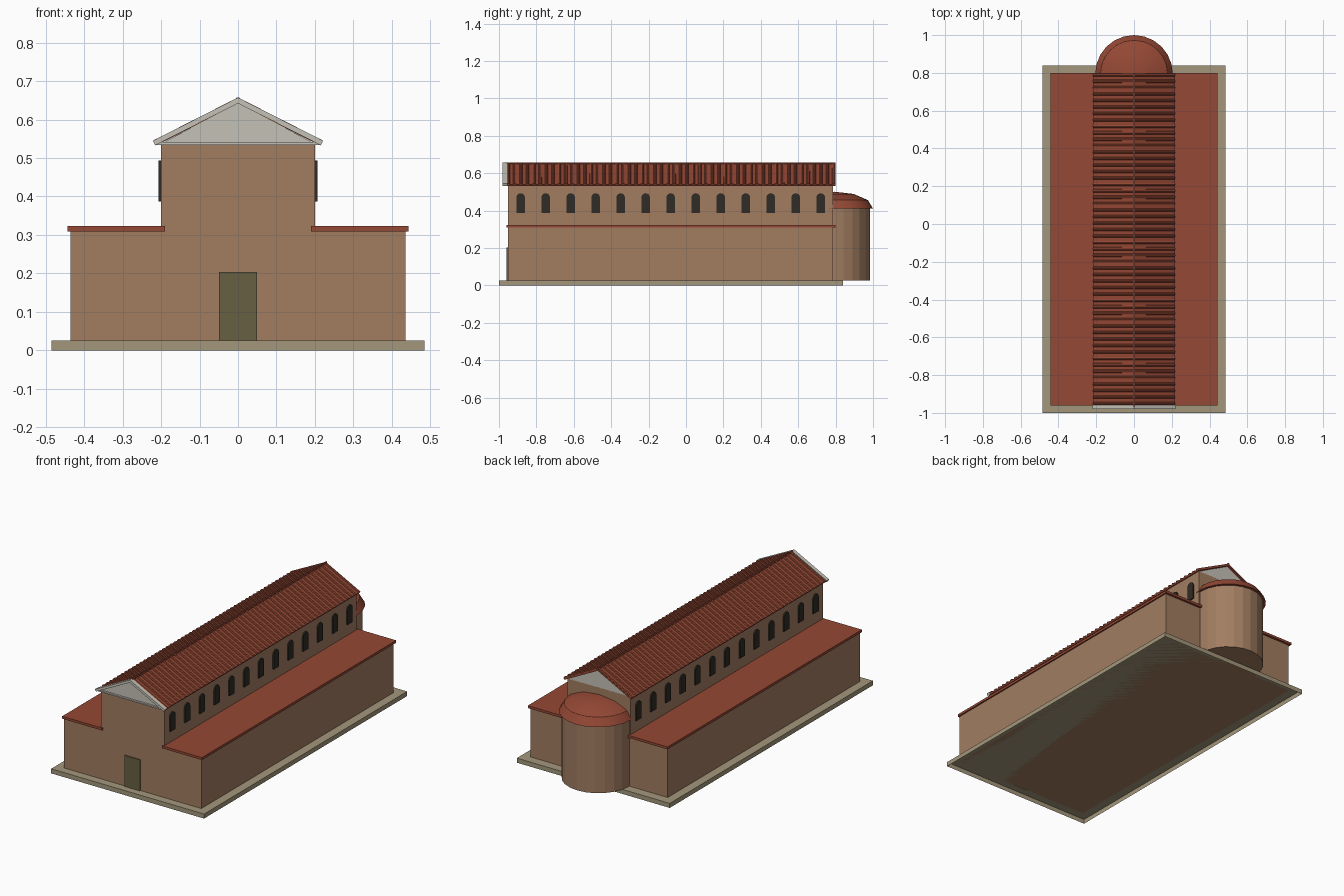
import bpy, bmesh, math
from mathutils import Matrix, Vector

if "Cube" in bpy.data.objects:
    bpy.data.objects.remove(bpy.data.objects["Cube"])


def material(name, rgb):
    m = bpy.data.materials.new(name)
    m.diffuse_color = (*rgb, 1)
    m.use_nodes = True
    m.node_tree.nodes["Principled BSDF"].inputs["Base Color"].default_value = m.diffuse_color
    return m


BRICK = material("brick", (0.36, 0.205, 0.12))
TILE = material("tile", (0.30, 0.065, 0.035))
STONE = material("stone", (0.37, 0.31, 0.20))
MARBLE = material("marble", (0.56, 0.54, 0.47))
DARK = material("dark_glass", (0.03, 0.024, 0.018))
WOOD = material("wood", (0.14, 0.115, 0.055))


def finish(name, bm, mat):
    bmesh.ops.recalc_face_normals(bm, faces=bm.faces)
    me = bpy.data.meshes.new(name)
    bm.to_mesh(me)
    bm.free()
    me.materials.append(mat)
    ob = bpy.data.objects.new(name, me)
    bpy.context.collection.objects.link(ob)
    return ob


def add_prism(bm, points, vec):
    """Extrude a closed 3D outline along vec."""
    face = bm.faces.new([bm.verts.new(p) for p in points])
    new = bmesh.ops.extrude_face_region(bm, geom=[face], use_keep_orig=True)["geom"]
    bmesh.ops.translate(bm, vec=vec, verts=[g for g in new if isinstance(g, bmesh.types.BMVert)])


def box(name, x, y, z, mat):
    bm = bmesh.new()
    add_prism(bm, [(x[0], y[0], z[0]), (x[1], y[0], z[0]), (x[1], y[1], z[0]), (x[0], y[1], z[0])],
              (0, 0, z[1] - z[0]))
    return finish(name, bm, mat)


def xz_prism(name, profile, y0, y1, mat):
    bm = bmesh.new()
    add_prism(bm, [(x, y0, z) for x, z in profile], (0, y1 - y0, 0))
    return finish(name, bm, mat)


def mirror_x(ob):
    ob.modifiers.new("mirror", 'MIRROR').use_mirror_merge = False
    return ob


Y0, Y1 = -0.953, 0.787

# Stepped base, hollow underneath
base = box("base", (-0.485, 0.485), (-1, 0.84), (0, 0.026), STONE)
bm = bmesh.new()
bm.from_mesh(base.data)
bmesh.ops.delete(bm, geom=[f for f in bm.faces if f.calc_center_median().z < 0.001], context='FACES')
bm.to_mesh(base.data)
bm.free()

# Nave, side aisles and flat aisle roofs
box("nave", (-0.2, 0.2), (Y0, Y1), (0.026, 0.54), BRICK)
mirror_x(box("aisle", (0.2, 0.435), (Y0, Y1), (0.026, 0.309), BRICK))
mirror_x(box("aisle_roof", (0.19, 0.443), (-0.96, 0.80), (0.309, 0.323), TILE))

# Door
box("door", (-0.049, 0.049), (-0.959, Y0), (0.026, 0.204), WOOD)

# Gable infill and nave roof slopes
xz_prism("gable", [(-0.2, 0.537), (0.2, 0.537), (0, 0.643)], Y0 - 0.008, Y1, MARBLE)
mirror_x(xz_prism("nave_roof", [(0, 0.651), (0.216, 0.541), (0.211, 0.533), (0, 0.641)],
                  -0.96, 0.80, TILE))

# Rows of cover tiles running down the slope
bm = bmesh.new()
a, b = Vector((0, 0, 0.650)), Vector((0.216, 0, 0.5405))
slope = b - a
normal = Vector((-slope.z, 0, slope.x)).normalized()
rows = 52
for i in range(rows):
    y = -0.95 + i * 1.74 / (rows - 1)
    ring = []
    for k in range(5):
        t = math.pi * k / 4
        ring.append(a + Vector((0, y + 0.0085 * math.cos(t), 0)) + normal * 0.0065 * math.sin(t))
    add_prism(bm, ring, slope)
mirror_x(finish("cover_tiles", bm, TILE))

# Ridge tile
bm = bmesh.new()
add_prism(bm, [(0.006 * math.cos(t * math.pi / 4), -0.965, 0.652 + 0.006 * math.sin(t * math.pi / 4))
               for t in range(8)], (0, 1.765, 0))
finish("ridge", bm, TILE)

# Pediment cornice
mirror_x(xz_prism("raking_cornice", [(0, 0.657), (0.221, 0.545), (0.215, 0.533), (0, 0.642)],
                  -0.98, -0.958, MARBLE))
box("pediment_sill", (-0.212, 0.212), (-0.972, Y0), (0.534, 0.541), MARBLE)

# Arched clerestory windows
bm = bmesh.new()
for i in range(13):
    y = -0.884 + i * 0.1337
    outline = [(0.198, y - 0.023, 0.387), (0.198, y + 0.023, 0.387)]
    for k in range(9):
        t = math.pi * k / 8
        outline.append((0.198, y + 0.023 * math.cos(t), 0.470 + 0.023 * math.sin(t)))
    add_prism(bm, outline, (0.009, 0, 0))
mirror_x(finish("windows", bm, DARK))

# Apse drum
bm = bmesh.new()
bmesh.ops.create_cone(bm, cap_ends=True, segments=24, radius1=0.192, radius2=0.192, depth=0.386,
                      matrix=Matrix.Translation((0, 0.793, 0.219)))
finish("apse", bm, BRICK)

# Apse half dome
bm = bmesh.new()
bmesh.ops.create_uvsphere(bm, u_segments=24, v_segments=6, radius=1)
bmesh.ops.bisect_plane(bm, geom=bm.verts[:] + bm.edges[:] + bm.faces[:], plane_co=(0, 0, 0),
                       plane_no=(0, 0, -1), clear_outer=True)
bmesh.ops.holes_fill(bm, edges=[e for e in bm.edges if e.is_boundary], sides=0)
bmesh.ops.transform(bm, verts=bm.verts,
                    matrix=Matrix.Translation((0, 0.795, 0.411)) @ Matrix.Diagonal((0.205, 0.205, 0.09, 1)))
dome = finish("apse_roof", bm, TILE)
bpy.context.view_layer.objects.active = dome
dome.select_set(True)
bpy.ops.object.shade_smooth_by_angle(angle=math.radians(30))
